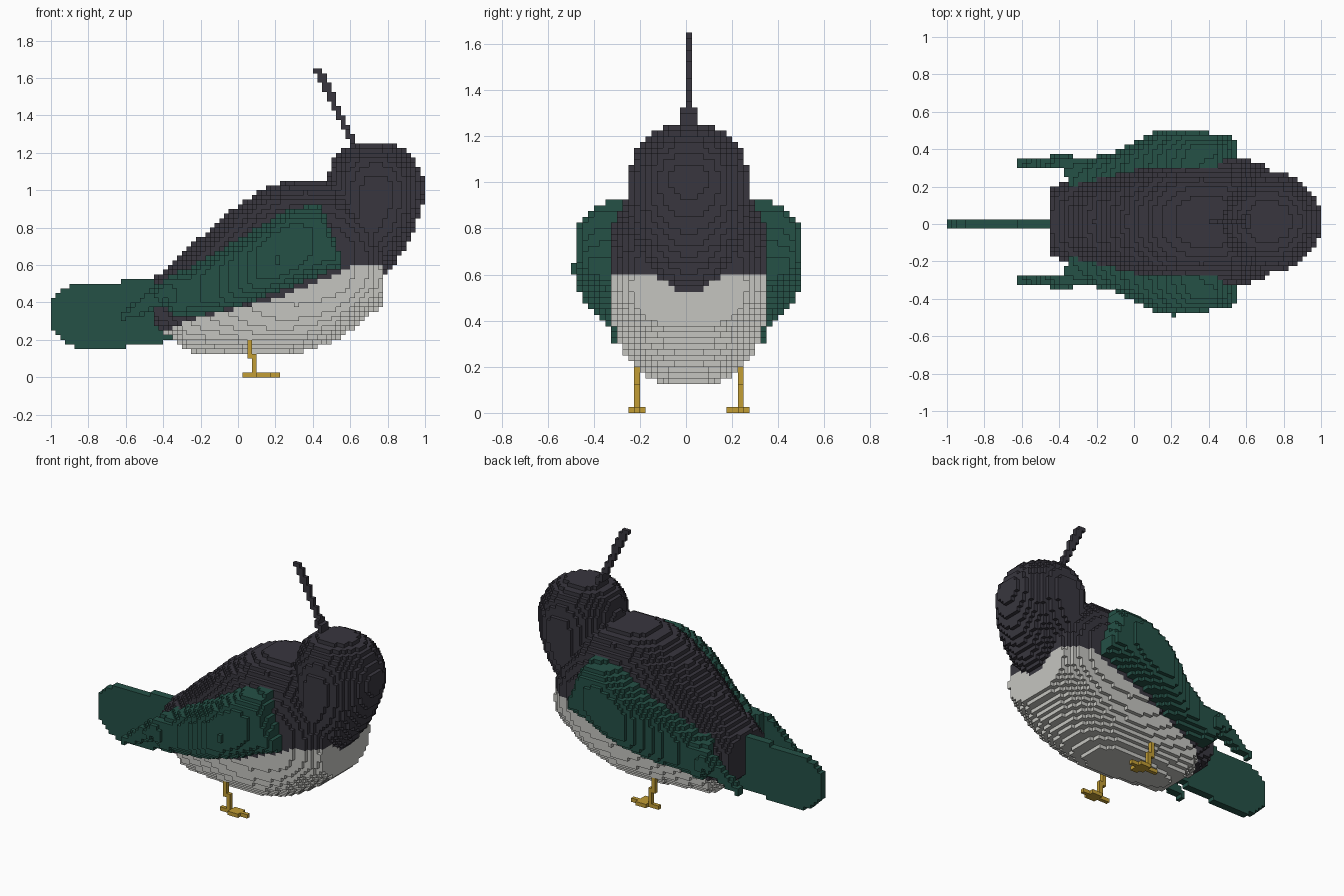
import bpy
import bmesh

if "Cube" in bpy.data.objects:
    bpy.data.objects.remove(bpy.data.objects["Cube"])

V = 0.025    # block size
MID = 0.0125  # mirror plane in y


def make_material(name, rgb):
    m = bpy.data.materials.new(name)
    m.diffuse_color = (*rgb, 1)
    m.use_nodes = True
    bsdf = next(n for n in m.node_tree.nodes if n.type == 'BSDF_PRINCIPLED')
    bsdf.inputs["Base Color"].default_value = (*rgb, 1)
    return m


charcoal = make_material("charcoal", (0.040, 0.037, 0.049))
green = make_material("dark green", (0.018, 0.082, 0.062))
white = make_material("off white", (0.56, 0.56, 0.53))
yellow = make_material("ochre yellow", (0.54, 0.34, 0.035))


def lerp(table, t):
    """Linear interpolation of the table's columns, None outside its range."""
    for p, q in zip(table, table[1:]):
        if p[0] <= t <= q[0]:
            f = (t - p[0]) / (q[0] - p[0])
            return [a + (b - a) * f for a, b in zip(p[1:], q[1:])]
    return None


# Trunk: x, top, bottom, half width
TRUNK = [(-0.45, 0.53, 0.27, 0.19), (-0.33, 0.63, 0.20, 0.22),
         (-0.28, 0.68, 0.14, 0.235), (0, 0.92, 0.12, 0.30),
         (0.12, 1.0, 0.115, 0.325), (0.22, 1.04, 0.115, 0.34),
         (0.35, 1.06, 0.135, 0.345), (0.5, 1.05, 0.185, 0.345),
         (0.6, 0.98, 0.25, 0.335), (0.7, 0.88, 0.33, 0.30),
         (0.776, 0.72, 0.38, 0.24)]
# Height of the colour border: x, z
BORDER = [(-0.45, 0.2), (-0.34, 0.27), (-0.2, 0.32), (0, 0.37), (0.2, 0.42),
          (0.4, 0.5), (0.55, 0.56), (0.62, 0.61), (0.8, 0.61)]
# Head and throat: z, front x, back x, half width
HEAD = [(0.52, 0.77, 0.5, 0.10), (0.6, 0.83, 0.5, 0.18),
        (0.65, 0.87, 0.5, 0.21), (0.75, 0.925, 0.48, 0.25),
        (0.87, 0.975, 0.47, 0.265), (0.97, 1.0, 0.47, 0.265),
        (1.05, 1.0, 0.48, 0.26), (1.12, 0.97, 0.49, 0.24),
        (1.18, 0.935, 0.51, 0.20), (1.22, 0.88, 0.55, 0.15),
        (1.252, 0.82, 0.62, 0.08)]
# Tail: x, top, bottom
TAIL = [(-1, 0.40, 0.26), (-0.95, 0.46, 0.21), (-0.9, 0.49, 0.17),
        (-0.83, 0.5, 0.145), (-0.62, 0.51, 0.145), (-0.58, 0.53, 0.17),
        (-0.41, 0.53, 0.17), (-0.39, 0.53, 0.2), (-0.3, 0.53, 0.2)]
# Wing: x, top, bottom, inner and outer distance from the mirror plane
WING = [(-0.625, 0.34, 0.30, 0.28, 0.33), (-0.5, 0.44, 0.34, 0.28, 0.345),
        (-0.38, 0.54, 0.385, 0.28, 0.355), (-0.35, 0.55, 0.32, 0.20, 0.355),
        (-0.27, 0.58, 0.31, 0.20, 0.335), (-0.1, 0.68, 0.345, 0.24, 0.375),
        (0, 0.74, 0.375, 0.26, 0.43), (0.12, 0.81, 0.42, 0.28, 0.485),
        (0.2, 0.86, 0.445, 0.29, 0.492), (0.3, 0.91, 0.48, 0.29, 0.492),
        (0.45, 0.92, 0.545, 0.29, 0.468), (0.49, 0.81, 0.56, 0.29, 0.462),
        (0.52, 0.73, 0.575, 0.29, 0.455), (0.556, 0.63, 0.59, 0.29, 0.44)]
# Crest: z, x
CREST = [(1.2, 0.635), (1.28, 0.605), (1.64, 0.43), (1.66, 0.43)]


def in_head(x, y, z):
    s = lerp(HEAD, z)
    if not s:
        return False
    mid, rad = (s[0] + s[1]) / 2, (s[0] - s[1]) / 2
    return ((x - mid) / rad) ** 2 + (y / s[2]) ** 2 <= 1


def in_crest(x, y, z):
    s = lerp(CREST, z)
    if not s:
        return False
    return abs(x - s[0]) < 0.021 and y < (0.03 if z < 1.33 else 0.01)


def in_trunk(x, y, z):
    s = lerp(TRUNK, x)
    if not s:
        return False
    mid, rad = (s[0] + s[1]) / 2, (s[0] - s[1]) / 2
    return (abs(z - mid) / rad) ** 2.5 + (y / s[2]) ** 2.5 <= 1


def in_belly(x, y, z):
    b = lerp(BORDER, x)
    return bool(b) and z < b[0] and in_trunk(x, y, z)


def in_wing(x, y, z):
    s = lerp(WING, x)
    if not s or y < s[2]:
        return False
    t = abs(z - (s[0] + s[1]) / 2) / ((s[0] - s[1]) / 2)
    if t > 1:
        return False
    return y <= s[2] + (s[3] - s[2]) * (1 - t ** 3.5) ** 0.5


def in_tail(x, y, z):
    s = lerp(TAIL, x)
    return bool(s) and s[1] <= z <= s[0] and y < 0.03


# name, test, material, side (+1 left of y centre, -1 other side, 0 both)
PARTS = [("head", in_head, charcoal, 0), ("crest", in_crest, charcoal, 0),
         ("belly", in_belly, white, 0), ("back", in_trunk, charcoal, 0),
         ("tail", in_tail, green, 0),
         ("rear_wing", in_wing, green, 1), ("front_wing", in_wing, green, -1)]
MATERIALS = {name: mat for name, _, mat, _ in PARTS}

cells = {}
for i in range(-40, 40):
    x = (i + 0.5) * V
    for k in range(67):
        z = (k + 0.5) * V
        for j in range(-20, 21):
            y = (j + 0.5) * V - MID
            for name, test, _, side in PARTS:
                if side * y < 0 or (name == "tail" and j > 0):
                    continue
                if test(x, abs(y), z):
                    cells[i, j, k] = name
                    break
# Small outermost feather block
for j in (-20, -19):
    for k in (24, 25):
        cells[8, j, k] = "front_wing"


def fill(name, i0, i1, j0, j1, k0, k1):
    for i in range(i0, i1):
        for j in range(j0, j1):
            for k in range(k0, k1):
                cells.setdefault((i, j, k), name)


# Legs with three-pronged feet
for name, j in (("rear_leg", 9), ("front_leg", -9)):
    MATERIALS[name] = yellow
    fill(name, 2, 3, j, j + 1, 4, 9)
    fill(name, 3, 4, j, j + 1, 1, 5)
    fill(name, 1, 9, j, j + 1, 0, 1)
    fill(name, 4, 7, j - 1, j + 2, 0, 1)
    if j > 0:
        fill(name, 5, 7, j - 2, j - 1, 0, 1)

# The six sides of a block: direction and corner offsets
SIDES = [((1, 0, 0), ((1, 0, 0), (1, 1, 0), (1, 1, 1), (1, 0, 1))),
         ((-1, 0, 0), ((0, 0, 0), (0, 0, 1), (0, 1, 1), (0, 1, 0))),
         ((0, 1, 0), ((0, 1, 0), (0, 1, 1), (1, 1, 1), (1, 1, 0))),
         ((0, -1, 0), ((0, 0, 0), (1, 0, 0), (1, 0, 1), (0, 0, 1))),
         ((0, 0, 1), ((0, 0, 1), (1, 0, 1), (1, 1, 1), (0, 1, 1))),
         ((0, 0, -1), ((0, 0, 0), (0, 1, 0), (1, 1, 0), (1, 0, 0)))]


def build(name, mat):
    """Mesh the exposed block sides of one part."""
    bm = bmesh.new()
    verts = {}
    for (i, j, k), part in cells.items():
        if part != name:
            continue
        for (dx, dy, dz), corners in SIDES:
            if (i + dx, j + dy, k + dz) in cells:
                continue
            loop = []
            for a, b, c in corners:
                key = (i + a, j + b, k + c)
                if key not in verts:
                    verts[key] = bm.verts.new([n * V for n in key])
                loop.append(verts[key])
            bm.faces.new(loop)
    mesh = bpy.data.meshes.new(name)
    bm.to_mesh(mesh)
    bm.free()
    mesh.materials.append(mat)
    bpy.context.collection.objects.link(bpy.data.objects.new(name, mesh))


for part_name, part_mat in MATERIALS.items():
    build(part_name, part_mat)
